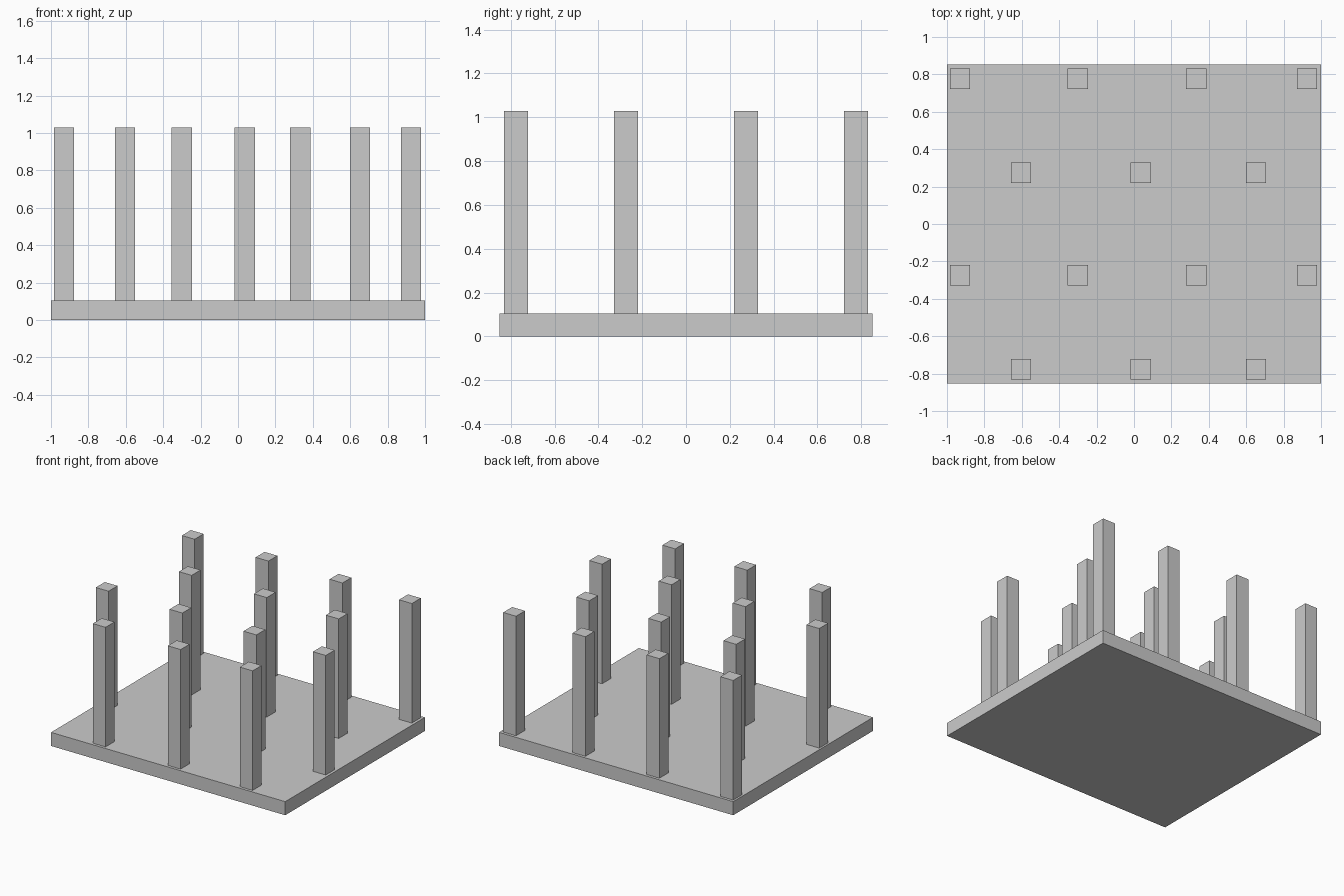
import bpy

if "Cube" in bpy.data.objects:
    bpy.data.objects.remove(bpy.data.objects["Cube"])

BASE_TOP = 0.105
PEG_TOP = 1.028
PEG_WIDTH = 0.109


def box(name, x, y, z0, z1, width, depth):
    """Axis-aligned box spanning z0..z1, centred on x, y."""
    bpy.ops.mesh.primitive_cube_add(size=1, location=(x, y, (z0 + z1) / 2))
    obj = bpy.context.object
    obj.name = name
    obj.scale = (width, depth, z1 - z0)
    bpy.ops.object.transform_apply(location=False, rotation=False, scale=True)
    return obj


# Base slab
box("base", 0, 0, 0, BASE_TOP, 2.0, 1.704)

# Staggered rows of square pegs: four and three alternating
four = (-0.93, -0.30, 0.332, 0.925)
three = (-0.604, 0.037, 0.652)
rows = ((-0.776, three), (-0.274, four), (0.274, three), (0.776, four))
for r, (y, xs) in enumerate(rows, 1):
    for c, x in enumerate(xs, 1):
        box(f"peg_row{r}_{c}", x, y, BASE_TOP, PEG_TOP, PEG_WIDTH, PEG_WIDTH)
